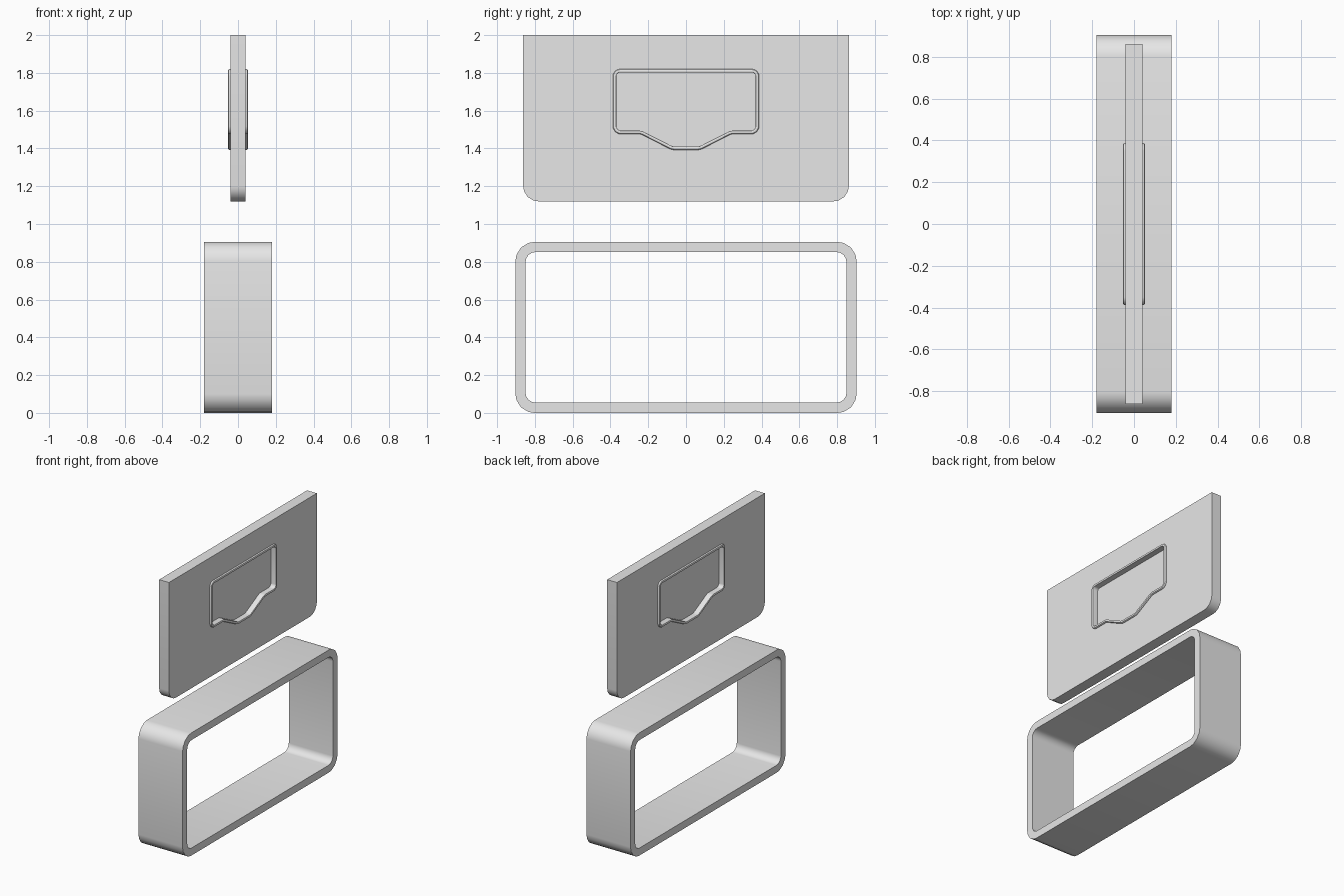
import bpy
import bmesh
from math import tan
from mathutils import Vector

cube = bpy.data.objects.get("Cube")
if cube:
    bpy.data.objects.remove(cube, do_unlink=True)

grey = bpy.data.materials.new("light_grey")
grey.use_nodes = True
grey.diffuse_color = (0.8, 0.8, 0.8, 1)
grey.node_tree.nodes["Principled BSDF"].inputs["Base Color"].default_value = (0.8, 0.8, 0.8, 1)


def rounded(corners, steps=4):
    """Outline in (y, z) from (y, z, radius) corners, counter-clockwise."""
    outline = []
    for i, (y, z, radius) in enumerate(corners):
        p = Vector((y, z))
        if radius == 0:
            outline.append(p)
            continue
        to_prev = (Vector(corners[i - 1][:2]) - p).normalized()
        to_next = (Vector(corners[(i + 1) % len(corners)][:2]) - p).normalized()
        half = to_prev.angle(to_next) / 2
        reach = radius / tan(half)
        start, end = p + to_prev * reach, p + to_next * reach
        centre = p + (to_prev + to_next).normalized() * (radius ** 2 + reach ** 2) ** 0.5
        for s in range(steps + 1):
            chord = start.lerp(end, s / steps) - centre
            outline.append(centre + chord.normalized() * radius)
    return outline


def offset(outline, distance):
    """Grow an outline outward by a constant distance."""
    result = []
    for i, p in enumerate(outline):
        a = (p - outline[i - 1]).normalized()
        b = (outline[(i + 1) % len(outline)] - p).normalized()
        n1, n2 = Vector((a.y, -a.x)), Vector((b.y, -b.x))
        result.append(p + (n1 + n2) * distance / (1 + n1.dot(n2)))
    return result


def ring(bm, outline, x):
    return [bm.verts.new((x, p.x, p.y)) for p in outline]


def bridge(bm, a, b):
    for i in range(len(a)):
        bm.faces.new((a[i - 1], a[i], b[i], b[i - 1]))


def finish(bm, name):
    bmesh.ops.recalc_face_normals(bm, faces=bm.faces)
    mesh = bpy.data.meshes.new(name)
    bm.to_mesh(mesh)
    bm.free()
    mesh.materials.append(grey)
    obj = bpy.data.objects.new(name, mesh)
    bpy.context.collection.objects.link(obj)
    bpy.ops.object.select_all(action='DESELECT')
    obj.select_set(True)
    bpy.context.view_layer.objects.active = obj
    bpy.ops.object.shade_smooth_by_angle()


def box(half, low, high, bottom_radius, top_radius):
    return rounded([(-half, low, bottom_radius), (half, low, bottom_radius),
                    (half, high, top_radius), (-half, high, top_radius)])


# Rectangular sleeve, open on both broad sides
bm = bmesh.new()
outer = box(0.903, 0, 0.905, 0.1, 0.1)
inner = box(0.849, 0.055, 0.851, 0.05, 0.05)
rings = [ring(bm, outer, 0.18), ring(bm, outer, -0.18),
         ring(bm, inner, -0.18), ring(bm, inner, 0.18)]
for i in range(4):
    bridge(bm, rings[i - 1], rings[i])
finish(bm, "sleeve_frame")

# Panel with a lipped recess: one half is built, then mirrored
bm = bmesh.new()
plate = box(0.862, 1.12, 2.0, 0.08, 0)
right_side = [(0.07, 1.41, 0.06), (0.235, 1.494, 0.06),
              (0.369, 1.494, 0.025), (0.369, 1.802, 0.02)]
recess = rounded(right_side + [(-y, z, r) for y, z, r in reversed(right_side)])
middle, face_edge = ring(bm, plate, 0), ring(bm, plate, 0.04)
bridge(bm, middle, face_edge)

# Raised rounded lip, recess wall and recess floor
lip_profile = [(0.018, 0.04), (0.018, 0.046), (0.015, 0.051), (0.01, 0.053),
               (0.005, 0.053), (0.001, 0.051), (0, 0.047), (0, 0.01)]
lip = [ring(bm, offset(recess, d), x) for d, x in lip_profile]
for a, b in zip(lip, lip[1:]):
    bridge(bm, a, b)
bm.faces.new(lip[-1])

# Flat face between the plate edge and the lip
border = [bm.edges.get((loop[i - 1], loop[i]))
          for loop in (face_edge, lip[0]) for i in range(len(loop))]
bmesh.ops.triangle_fill(bm, use_beauty=True, edges=border)
bmesh.ops.mirror(bm, geom=bm.verts[:] + bm.edges[:] + bm.faces[:],
                 axis='X', merge_dist=0.0001)
finish(bm, "recessed_panel")
